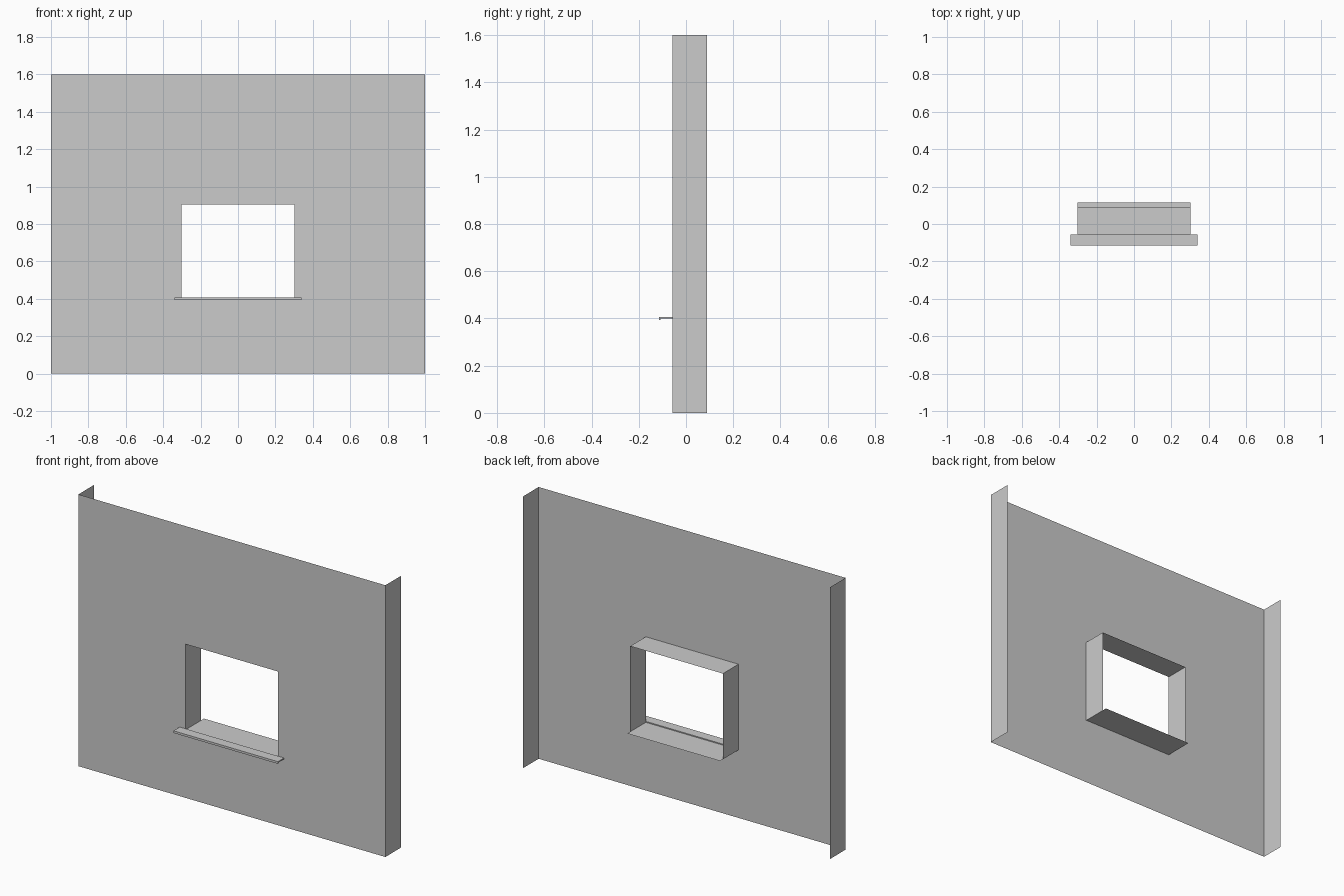
import bpy

if "Cube" in bpy.data.objects:
    bpy.data.objects.remove(bpy.data.objects["Cube"])

W, H = 1.0, 1.6                 # wall half width, height
YF, YB = -0.057, 0.088          # wall face, back of the returns
OX, Z0, Z1 = 0.302, 0.4, 0.905  # opening half width, bottom, top
SILL_Y = 0.115


def mesh_object(name, verts, faces):
    me = bpy.data.meshes.new(name)
    me.from_pydata(verts, [], faces)
    me.update()
    ob = bpy.data.objects.new(name, me)
    bpy.context.collection.objects.link(ob)
    return ob


def extrude_profile(name, profile, half_width):
    """Closed (y, z) profile swept along x, with end caps."""
    n = len(profile)
    verts = [(x, y, z) for x in (-half_width, half_width) for y, z in profile]
    faces = [(i, (i + 1) % n, n + (i + 1) % n, n + i) for i in range(n)]
    faces += [tuple(reversed(range(n))), tuple(range(n, 2 * n))]
    return mesh_object(name, verts, faces)


# Front sheet with the window opening
outer = [(-W, 0), (W, 0), (W, H), (-W, H)]
inner = [(-OX, Z0), (OX, Z0), (OX, Z1), (-OX, Z1)]
ring = [(i, (i + 1) % 4, 4 + (i + 1) % 4, 4 + i) for i in range(4)]
mesh_object("wall_face", [(x, YF, z) for x, z in outer + inner], ring)

# Returns at both wall ends, and the opening's jambs
for side, s in (("left", -1), ("right", 1)):
    for part, x, a, b in (("wall_return", W, 0, H), ("window_jamb", OX, Z0, Z1)):
        v = [(s * x, YF, a), (s * x, YB, a), (s * x, YB, b), (s * x, YF, b)]
        outward = s if part == "wall_return" else -s
        mesh_object(f"{part}_{side}", v, [(0, 1, 2, 3) if outward > 0 else (3, 2, 1, 0)])

# Underside of the lintel
mesh_object("window_head", [(-OX, YF, Z1), (-OX, YB, Z1), (OX, YB, Z1), (OX, YF, Z1)],
            [(0, 1, 2, 3)])

# Sill sheet running through the opening and past the jambs at the back
mesh_object("inner_sill",
            [(x, y, Z0 + 0.001) for y in (YF, YB, SILL_Y) for x in (-OX, OX)],
            [(0, 1, 3, 2), (2, 3, 5, 4)])

# Projecting outer sill with a small drip lip
top, lip = 0.407, 0.394
extrude_profile("outer_sill",
                [(YF, Z0), (YF, top), (-SILL_Y, top), (-SILL_Y, lip),
                 (-SILL_Y + 0.006, lip), (-SILL_Y + 0.006, Z0)], 0.34)
